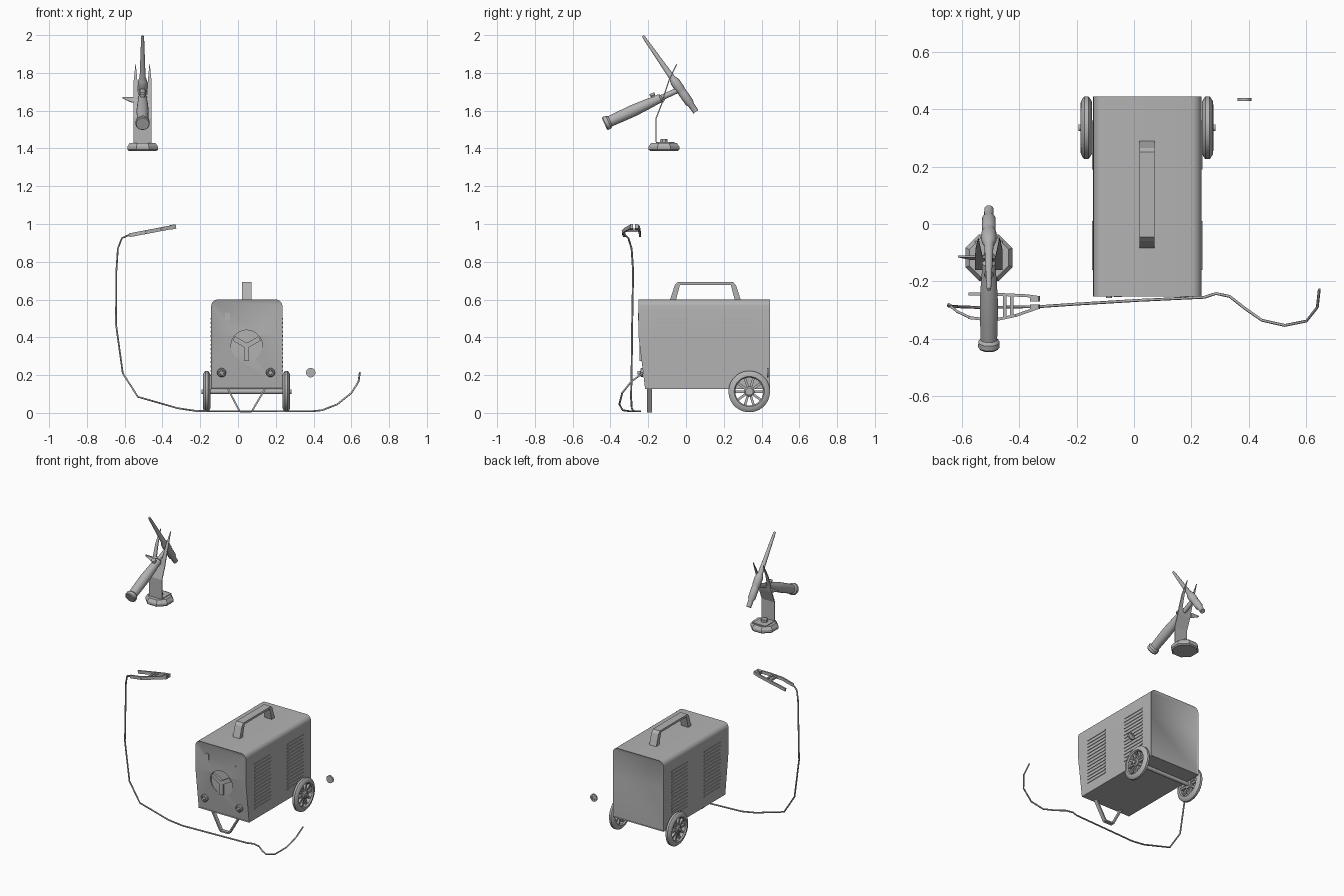
import bpy, bmesh, math
from mathutils import Vector, Matrix

if "Cube" in bpy.data.objects:
    bpy.data.objects.remove(bpy.data.objects["Cube"])

grey = bpy.data.materials.new("plain grey")
grey.use_nodes = True
grey.diffuse_color = (0.45, 0.45, 0.45, 1)
grey.node_tree.nodes["Principled BSDF"].inputs["Base Color"].default_value = (0.45, 0.45, 0.45, 1)


def finish(name, bm, smooth=False):
    bmesh.ops.recalc_face_normals(bm, faces=bm.faces)
    mesh = bpy.data.meshes.new(name)
    bm.to_mesh(mesh)
    bm.free()
    mesh.materials.append(grey)
    ob = bpy.data.objects.new(name, mesh)
    bpy.context.collection.objects.link(ob)
    if smooth:
        bpy.ops.object.select_all(action='DESELECT')
        ob.select_set(True)
        bpy.context.view_layer.objects.active = ob
        bpy.ops.object.shade_smooth_by_angle(angle=math.radians(35))
    return ob


def lathe(name, profile, origin, axis, seg=24, ring=False, smooth=True):
    """Turn (radius, distance) pairs about an axis; ring closes the section."""
    bm = bmesh.new()
    rot = Vector(axis).to_track_quat('Z', 'Y')
    loops = []
    for r, h in profile:
        loops.append([bm.verts.new(Vector(origin) + rot @ Vector(
            (r * math.cos(a), r * math.sin(a), h)))
            for a in [math.tau * (i + 0.5) / seg for i in range(seg)]])
    pairs = list(zip(loops, loops[1:]))
    if ring:
        pairs.append((loops[-1], loops[0]))
    else:
        bm.faces.new(loops[0])
        bm.faces.new(loops[-1])
    for a, b in pairs:
        for i in range(seg):
            j = (i + 1) % seg
            bm.faces.new((a[i], a[j], b[j], b[i]))
    return finish(name, bm, smooth)


def add_beam(bm, a, b, side, width, thick):
    """Box from a to b, wide along side."""
    a, b = Vector(a), Vector(b)
    d = (b - a).normalized()
    s = Vector(side)
    s = (s - d * s.dot(d)).normalized()
    n = d.cross(s)
    m = Matrix((s * width, n * thick, b - a)).transposed().to_4x4()
    m.translation = (a + b) / 2
    bmesh.ops.create_cube(bm, size=1, matrix=m)


def beams(name, paths, side, width, thick):
    bm = bmesh.new()
    for path in paths:
        for a, b in zip(path, path[1:]):
            add_beam(bm, a, b, side, width, thick)
    return finish(name, bm)


def sheet(name, rows, thick):
    """Bent plate from rows of (left x, right x, y, z)."""
    bm = bmesh.new()
    v = [(bm.verts.new((l, y, z)), bm.verts.new((r, y, z))) for l, r, y, z in rows]
    for (a, b), (c, d) in zip(v, v[1:]):
        bm.faces.new((a, b, d, c))
    ob = finish(name, bm)
    mod = ob.modifiers.new("thickness", 'SOLIDIFY')
    mod.thickness, mod.offset = thick, 0
    return ob


# Housing: rounded top, front sloping back below the bend
X0, X1, MID, BACK, R = -0.142, 0.235, 0.046, 0.444, 0.035
outline = [(X1, 0.127), (X1, 0.41)]
for cx, start in ((X1 - R, 0), (X0 + R, 90)):
    for k in range(7):
        t = math.radians(start + 15 * k)
        outline.append((cx + R * math.cos(t), 0.565 + R * math.sin(t)))
outline += [(X0, 0.41), (X0, 0.127)]


def front_y(z):
    return -0.252 + max(0, 0.41 - z) * 0.125


bm = bmesh.new()
f = [bm.verts.new((x, front_y(z), z)) for x, z in outline]
b = [bm.verts.new((x, BACK, z)) for x, z in outline]
for i in range(len(f)):
    j = (i + 1) % len(f)
    bm.faces.new((f[i], f[j], b[j], b[i]))
front = [bm.faces.new(f[1:-1]), bm.faces.new((f[0], f[1], f[-2], f[-1]))]
rear = [bm.faces.new(b)]
bmesh.ops.recalc_face_normals(bm, faces=bm.faces)
for panel in (front, rear):
    bmesh.ops.inset_region(bm, faces=panel, thickness=0.007, depth=-0.004)
housing = finish("housing", bm)

# Round recess for the dial
cutter = lathe("dial_cutter", [(0.083, 0), (0.083, 0.08)], (MID, -0.232, 0.355), (0, -1, 0), 40)
cutter.hide_render = True
cut = housing.modifiers.new("dial recess", 'BOOLEAN')
cut.object, cut.operation, cut.solver = cutter, 'DIFFERENCE', 'EXACT'
bpy.ops.object.select_all(action='DESELECT')
housing.select_set(True)
bpy.context.view_layer.objects.active = housing
bpy.ops.object.modifier_apply(modifier=cut.name)
bpy.data.objects.remove(cutter)
bpy.ops.object.shade_smooth_by_angle(angle=math.radians(30))

# Three-armed dial grip
hub = Vector((MID, -0.239, 0.355))
arms = [[hub, hub + Vector((math.cos(t), 0, math.sin(t))) * 0.079]
        for t in map(math.radians, (30, 150, 270))]
beams("dial_grip", arms, (0, 1, 0), 0.016, 0.026)

# Front controls
beams("power_switch", [[(-0.056, -0.25, 0.49), (-0.056, -0.25, 0.53)]], (1, 0, 0), 0.028, 0.008)
lathe("indicator_lamp", [(0.005, 0), (0.005, 0.004)], (0.155, -0.248, 0.5), (0, -1, 0), 8)
for side, x in (("right", -0.087), ("left", 0.172)):
    lathe(side + "_terminal", [(0.024, 0), (0.024, 0.01), (0.019, 0.015), (0.014, 0.015),
          (0.013, 0.007), (0.01, 0.007), (0.01, 0.03)], (x, -0.227, 0.213), (0, -1, 0), 16)

# Side louvres, two banks on each side
for side, x in (("right", X0), ("left", X1)):
    slats = [[(x, y, 0.2 + 0.023 * i), (x, y + 0.17, 0.2 + 0.023 * i)]
             for y in (-0.16, 0.19) for i in range(14)]
    beams(side + "_louvres", slats, (1, 0, 0), 0.008, 0.009)

# Carrying handle
bm = bmesh.new()
section = [(-0.085, 0.598), (-0.06, 0.675), (-0.045, 0.692), (0.25, 0.692), (0.265, 0.675),
           (0.29, 0.598), (0.258, 0.598), (0.237, 0.678), (-0.032, 0.678), (-0.053, 0.598)]
face = bm.faces.new([bm.verts.new((0.02, y, z)) for y, z in section])
out = bmesh.ops.extrude_face_region(bm, geom=[face])["geom"]
bmesh.ops.translate(bm, vec=(0.052, 0, 0), verts=[g for g in out if isinstance(g, bmesh.types.BMVert)])
finish("carrying_handle", bm)

# Front support leg and rear axle
beams("front_leg", [[(-0.055, -0.193, 0.13), (0.01, -0.193, 0.006),
                     (0.072, -0.193, 0.006), (0.145, -0.193, 0.13)]], (0, 1, 0), 0.026, 0.009)
lathe("axle", [(0.013, 0), (0.013, 0.42)], (-0.165, 0.335, 0.113), (1, 0, 0), 12)

# Spoked wheels
for side, x, s in (("right", -0.166, -1), ("left", 0.256, 1)):
    c = Vector((x, 0.335, 0.113))
    lathe(side + "_tyre", [(0.074, -0.012), (0.08, -0.02), (0.092, -0.019), (0.104, -0.012),
          (0.11, -0.007), (0.11, 0.007), (0.104, 0.012), (0.092, 0.019), (0.08, 0.02),
          (0.074, 0.012)], c, (s, 0, 0), 32, ring=True)
    lathe(side + "_hub", [(0.027, -0.018), (0.027, 0.014), (0.02, 0.02), (0.012, 0.02),
          (0.012, 0.027)], c, (s, 0, 0), 16)
    spokes = [[c, c + Vector((0, math.cos(t), math.sin(t))) * 0.077]
              for t in [math.tau * i / 10 for i in range(10)]]
    beams(side + "_spokes", spokes, (1, 0, 0), 0.016, 0.013)

# Loose round cap behind the machine
lathe("loose_cap", [(0.025, 0), (0.025, 0.01), (0.014, 0.01), (0.014, 0.004)],
      (0.385, 0.428, 0.213), (0, 1, 0), 16)

# Ground cable
path = [(0.645, -0.227, 0.213), (0.638, -0.29, 0.165), (0.6, -0.338, 0.105), (0.525, -0.353, 0.045),
        (0.445, -0.335, 0.014), (0.385, -0.293, 0.008), (0.333, -0.252, 0.008), (0.285, -0.242, 0.008),
        (0.245, -0.255, 0.008), (0.01, -0.266, 0.008), (-0.22, -0.28, 0.01), (-0.32, -0.287, 0.025),
        (-0.53, -0.291, 0.085), (-0.61, -0.288, 0.21), (-0.646, -0.285, 0.47), (-0.644, -0.28, 0.75),
        (-0.636, -0.288, 0.87), (-0.615, -0.305, 0.925), (-0.57, -0.326, 0.945)]
curve = bpy.data.curves.new("ground_cable", 'CURVE')
curve.dimensions = '3D'
curve.bevel_depth, curve.bevel_resolution, curve.use_fill_caps = 0.005, 1, True
spline = curve.splines.new('POLY')
spline.points.add(len(path) - 1)
for p, co in zip(spline.points, path):
    p.co = (*co, 1)
curve.materials.append(grey)
bpy.context.collection.objects.link(bpy.data.objects.new("ground_cable", curve))


# Ground clamp: two arms crossing a pivot bridge
def clamp_point(x, y):
    return (x, y, 0.987 + (x + 0.33) * 0.19)


beams("clamp_arms", [[clamp_point(*p) for p in arm] for arm in (
    [(-0.575, -0.326), (-0.49, -0.335), (-0.41, -0.318), (-0.33, -0.29)],
    [(-0.575, -0.243), (-0.45, -0.246), (-0.37, -0.25), (-0.33, -0.256)])], (0, 0, 1), 0.02, 0.01)
beams("clamp_pivot", [[clamp_point(x, -0.246), clamp_point(x, -0.322)]
                      for x in (-0.45, -0.425)], (0, 0, 1), 0.012, 0.012)
beams("clamp_jaws", [[clamp_point(-0.36, y), clamp_point(-0.33, y)]
                     for y in (-0.262, -0.288)], (0, 0, 1), 0.024, 0.016)

# Torch stand: faceted foot and bent forked plate
TX = -0.505
lathe("stand_foot", [(0.08, 0), (0.088, 0.007), (0.088, 0.022), (0.074, 0.042)],
      (TX, -0.117, 1.387), (0, 0, 1), 8, smooth=False)
lathe("stand_screw", [(0.022, 0), (0.02, 0.02)], (TX, -0.117, 1.43), (0, 0, 1), 8)
L, W = TX - 0.048, TX + 0.048
sheet("stand_plate", [(L, W, -0.06, 1.431), (L, W, -0.158, 1.431), (L, W, -0.158, 1.56),
                      (L, W, -0.127, 1.64), (L, W, -0.115, 1.685)], 0.006)
for side, s in (("right", -1), ("left", 1)):
    rows = [(0.022, 0.048, -0.115, 1.685), (0.028, 0.047, -0.09, 1.76), (0.036, 0.038, -0.05, 1.845)]
    sheet(side + "_prong", [(*sorted((TX + s * i, TX + s * o)), y, z) for i, o, y, z in rows], 0.006)
sheet("stand_wing", [(-0.612, L, -0.113, 1.672), (-0.61, L, -0.113, 1.665), (L - 0.012, L, -0.122, 1.645)], 0.008)

# Torch: grip, neck, trigger and head with long back cap
grip = Vector((0, 0.255, 0.117))
start = (TX, -0.432, 1.53)
lathe("torch_grip", [(0.034, 0), (0.038, 0.006), (0.037, 0.024), (0.029, 0.034), (0.031, 0.1),
      (0.032, 0.17), (0.028, 0.25), (0.024, 0.3), (0.024, 0.325), (0.015, 0.335), (0.015, 0.44)],
      start, grip, 20)
lathe("torch_button", [(0.012, 0), (0.012, 0.016), (0.016, 0.018), (0.014, 0.03)],
      (TX, -0.169, 1.665), (0, -0.42, 0.91), 12)
lathe("torch_head", [(0.006, 0), (0.008, 0.01), (0.016, 0.27), (0.022, 0.285), (0.026, 0.3), (0.026, 0.345),
      (0.022, 0.355), (0.024, 0.37), (0.024, 0.43), (0.017, 0.445), (0.016, 0.49)],
      (TX, -0.228, 1.996), (0, 0.281, -0.403), 20)
